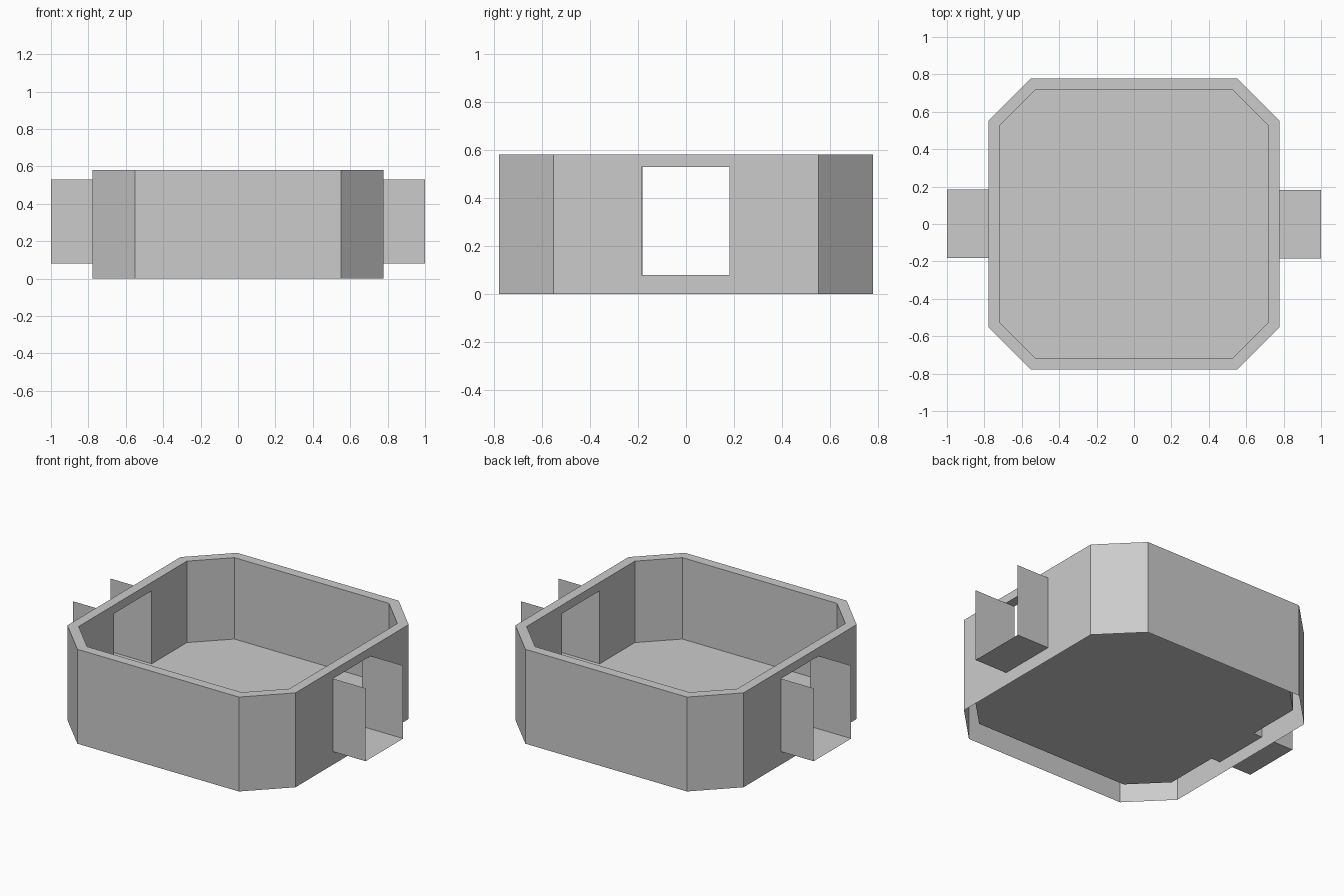
import bpy, bmesh
from mathutils import Vector, Matrix
from math import pi

if "Cube" in bpy.data.objects:
    bpy.data.objects.remove(bpy.data.objects["Cube"])

HEIGHT, FLOOR, SLOT_TOP = 0.582, 0.08, 0.53
SLOT = (-0.185, 0.181)          # slot extent along its wall
OUT, OUT_C = 0.778, 0.551       # outer half width, start of corner cut
INN, INN_C = 0.718, 0.527       # inner half width, start of corner cut


def octagon(h, c):
    # counter-clockwise; edges 0 and 4 are the +x and -x sides
    return [Vector(p) for p in ((h, -c), (h, c), (c, h), (-c, h),
                                (-h, c), (-h, -c), (-c, -h), (c, -h))]


def face(bm, pts, flip=False):
    vs = [bm.verts.new(p) for p in pts]
    bm.faces.new(vs[::-1] if flip else vs)


def panel(bm, a, b, z0, z1, flip):
    face(bm, [(*a, z0), (*b, z0), (*b, z1), (*a, z1)], flip)


def wall_ring(bm, pts, z0, z1, flip=False):
    for i, a in enumerate(pts):
        b = pts[(i + 1) % 8]
        if i not in (0, 4):
            panel(bm, a, b, z0, z1, flip)
            continue
        # side wall with a rectangular slot
        mid, along = (a + b) / 2, (b - a).normalized()
        s, e = mid + along * SLOT[0], mid + along * SLOT[1]
        panel(bm, a, s, z0, z1, flip)
        panel(bm, e, b, z0, z1, flip)
        panel(bm, s, e, SLOT_TOP, z1, flip)
        if z0 < FLOOR:
            panel(bm, s, e, z0, FLOOR, flip)


def finish(bm, name):
    bmesh.ops.remove_doubles(bm, verts=bm.verts, dist=1e-5)
    mesh = bpy.data.meshes.new(name)
    bm.to_mesh(mesh)
    bm.free()
    obj = bpy.data.objects.new(name, mesh)
    bpy.context.collection.objects.link(obj)
    return obj


# Tray: outer skin (open underneath), rim, inner skin and raised floor
bm = bmesh.new()
outer, inner = octagon(OUT, OUT_C), octagon(INN, INN_C)
wall_ring(bm, outer, 0, HEIGHT)
wall_ring(bm, inner, FLOOR, HEIGHT, flip=True)
for i in range(8):
    j = (i + 1) % 8
    face(bm, [(*p, HEIGHT) for p in (outer[i], outer[j], inner[j], inner[i])])
face(bm, [(*p, FLOOR) for p in inner])
finish(bm, "octagonal_tray")

# Open-topped spouts: thin channels running through each side slot
for name, angle in (("right_spout", 0), ("left_spout", pi)):
    bm = bmesh.new()
    y0, y1 = SLOT
    profile = [(y0, SLOT_TOP), (y0, FLOOR), (y1, FLOOR), (y1, SLOT_TOP)]
    for p, q in zip(profile, profile[1:]):
        face(bm, [(INN, *p), (INN, *q), (1, *q), (1, *p)], flip=True)
    # lintel under the wall
    face(bm, [(INN, y0, SLOT_TOP), (INN, y1, SLOT_TOP),
              (OUT, y1, SLOT_TOP), (OUT, y0, SLOT_TOP)])
    bmesh.ops.rotate(bm, verts=bm.verts, cent=(0, 0, 0),
                     matrix=Matrix.Rotation(angle, 3, 'Z'))
    finish(bm, name)
